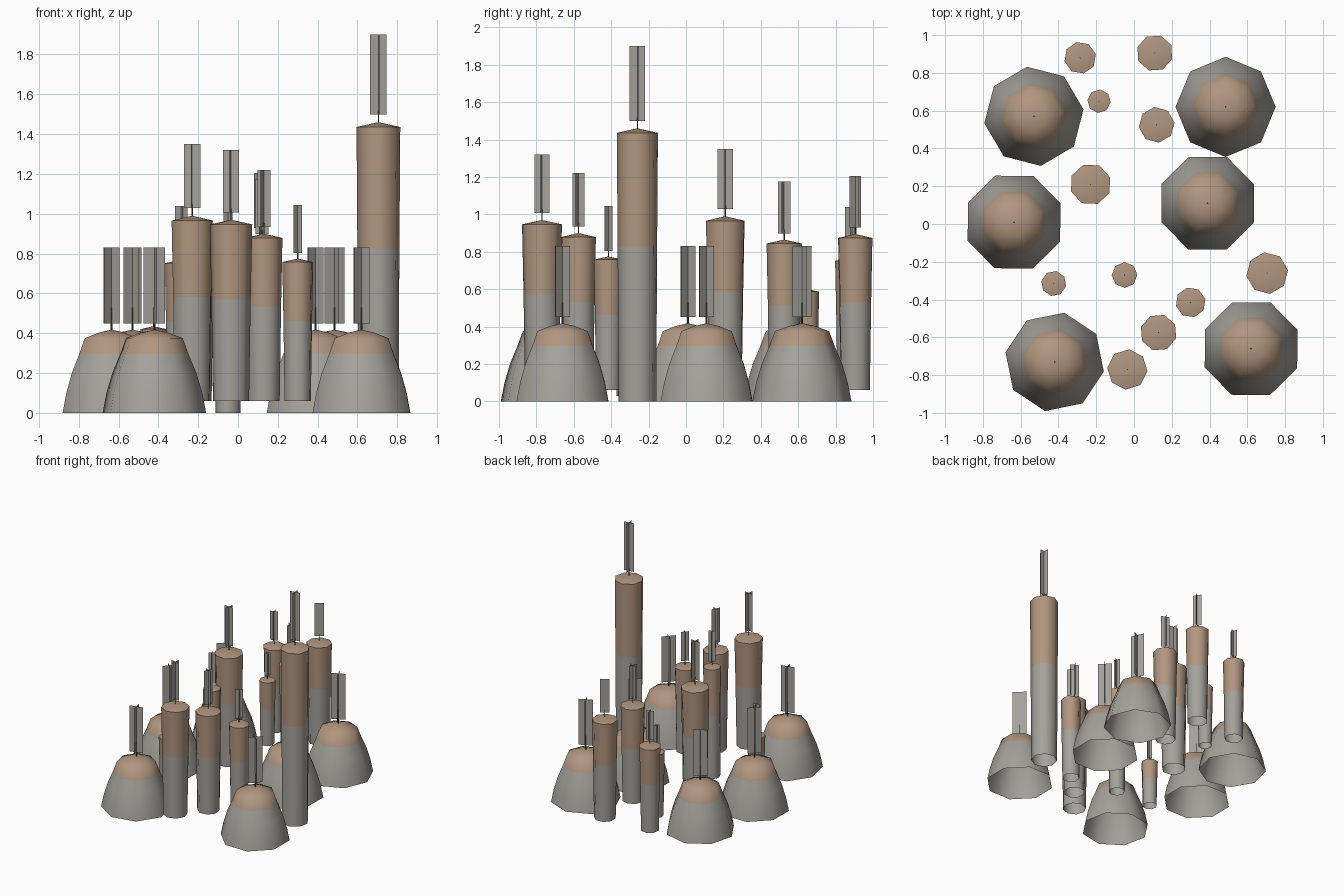
import bpy, bmesh
from math import cos, sin, pi, radians

cube = bpy.data.objects.get("Cube")
if cube:
    bpy.data.objects.remove(cube, do_unlink=True)


def material(name, rgb):
    m = bpy.data.materials.new(name)
    m.use_nodes = True
    m.diffuse_color = (*rgb, 1)
    m.node_tree.nodes["Principled BSDF"].inputs["Base Color"].default_value = (*rgb, 1)
    return m


STONE = material("stone grey", (0.37, 0.36, 0.33))
TAN = material("warm tan", (0.44, 0.305, 0.215))
DARK = material("dark wick", (0.1, 0.1, 0.09))


def finish(bm, name, mats, smooth):
    mesh = bpy.data.meshes.new(name)
    bm.to_mesh(mesh)
    bm.free()
    for m in mats:
        mesh.materials.append(m)
    ob = bpy.data.objects.new(name, mesh)
    bpy.context.collection.objects.link(ob)
    if smooth:
        bpy.ops.object.select_all(action='DESELECT')
        ob.select_set(True)
        bpy.context.view_layer.objects.active = ob
        bpy.ops.object.shade_smooth_by_angle(angle=radians(60))
    return ob


def lathe(name, x, y, profile, split, turn):
    """Eight sided body, open below, closed to a peak; tan above the split height."""
    bm = bmesh.new()
    rings = []
    for r, z in profile[:-1]:
        angles = [radians(turn) + i * pi / 4 for i in range(8)]
        rings.append([bm.verts.new((x + r * cos(a), y + r * sin(a), z)) for a in angles])
    peak = bm.verts.new((x, y, profile[-1][1]))
    for low, high in zip(rings, rings[1:]):
        for i in range(8):
            j = (i + 1) % 8
            bm.faces.new((low[i], low[j], high[j], high[i]))
    for i in range(8):
        bm.faces.new((rings[-1][i], rings[-1][(i + 1) % 8], peak))
    for f in bm.faces:
        f.material_index = int(f.calc_center_median().z > split)
    return finish(bm, name, [STONE, TAN], True)


def flame(name, x, y, bottom, top, width, turn):
    """Two crossed upright cards."""
    bm = bmesh.new()
    for k in range(2):
        a = radians(turn) + k * pi / 2
        dx, dy = cos(a) * width / 2, sin(a) * width / 2
        corners = ((-1, bottom), (1, bottom), (1, top), (-1, top))
        bm.faces.new([bm.verts.new((x + s * dx, y + s * dy, z)) for s, z in corners])
    finish(bm, name, [STONE], False)


def wick(name, x, y, bottom, top, radius):
    bpy.ops.mesh.primitive_cylinder_add(vertices=4, radius=radius, depth=top - bottom,
                                        location=(x, y, (top + bottom) / 2))
    ob = bpy.context.object
    ob.name = name
    ob.data.materials.append(DARK)


# Broad melted mounds: x, y, turn
mounds = [(-0.53, 0.57, 8), (0.485, 0.62, 0), (-0.635, 0.01, 22),
          (0.39, 0.11, 22), (-0.42, -0.73, -11), (0.62, -0.66, 22)]
mound_profile = [(0.265, 0), (0.245, 0.1), (0.215, 0.2), (0.175, 0.295),
                 (0.145, 0.375), (0.07, 0.403), (0, 0.418)]
for n, (x, y, turn) in enumerate(mounds, 1):
    lathe(f"mound_candle_{n}", x, y, mound_profile, 0.295, turn)
    wick(f"mound_wick_{n}", x, y, 0.41, 0.53, 0.005)
    flame(f"mound_flame_{n}", x, y, 0.45, 0.83, 0.11, turn + 25)

# Slim pillars: x, y, radius, bottom, peak, flame top
pillars = [(-0.285, 0.88, 0.085, 0.06, 0.77, 1.04),
           (0.11, 0.905, 0.097, 0.06, 0.895, 1.205),
           (-0.185, 0.65, 0.062, 0.06, 0.6, 0.81),
           (0.12, 0.525, 0.095, 0.06, 0.865, 1.175),
           (-0.23, 0.21, 0.11, 0.06, 0.99, 1.35),
           (-0.425, -0.315, 0.067, 0.03, 0.435, 0.68),
           (-0.05, -0.27, 0.068, 0, 0.92, 1.2),
           (0.3, -0.415, 0.08, 0.06, 0.775, 1.045),
           (0.13, -0.575, 0.098, 0.06, 0.9, 1.22),
           (-0.035, -0.77, 0.107, 0.06, 0.97, 1.32),
           (0.705, -0.26, 0.111, 0, 1.46, 1.9)]
for n, (x, y, r, low, peak, tip) in enumerate(pillars, 1):
    rim = peak - 0.22 * r
    split = low + 0.576 * (rim - low)
    taper = 0.92 if low == 0 else 0.85
    profile = [(r * taper, low), (r * (1 + taper) / 2, split), (r, rim), (0, peak)]
    lathe(f"pillar_candle_{n}", x, y, profile, split, n * 13)
    base = peak + 0.35 * r
    wick(f"pillar_wick_{n}", x, y, peak - 0.01, base + 0.02, 0.003)
    flame(f"pillar_flame_{n}", x, y, base, tip, 0.75 * r, n * 17)
